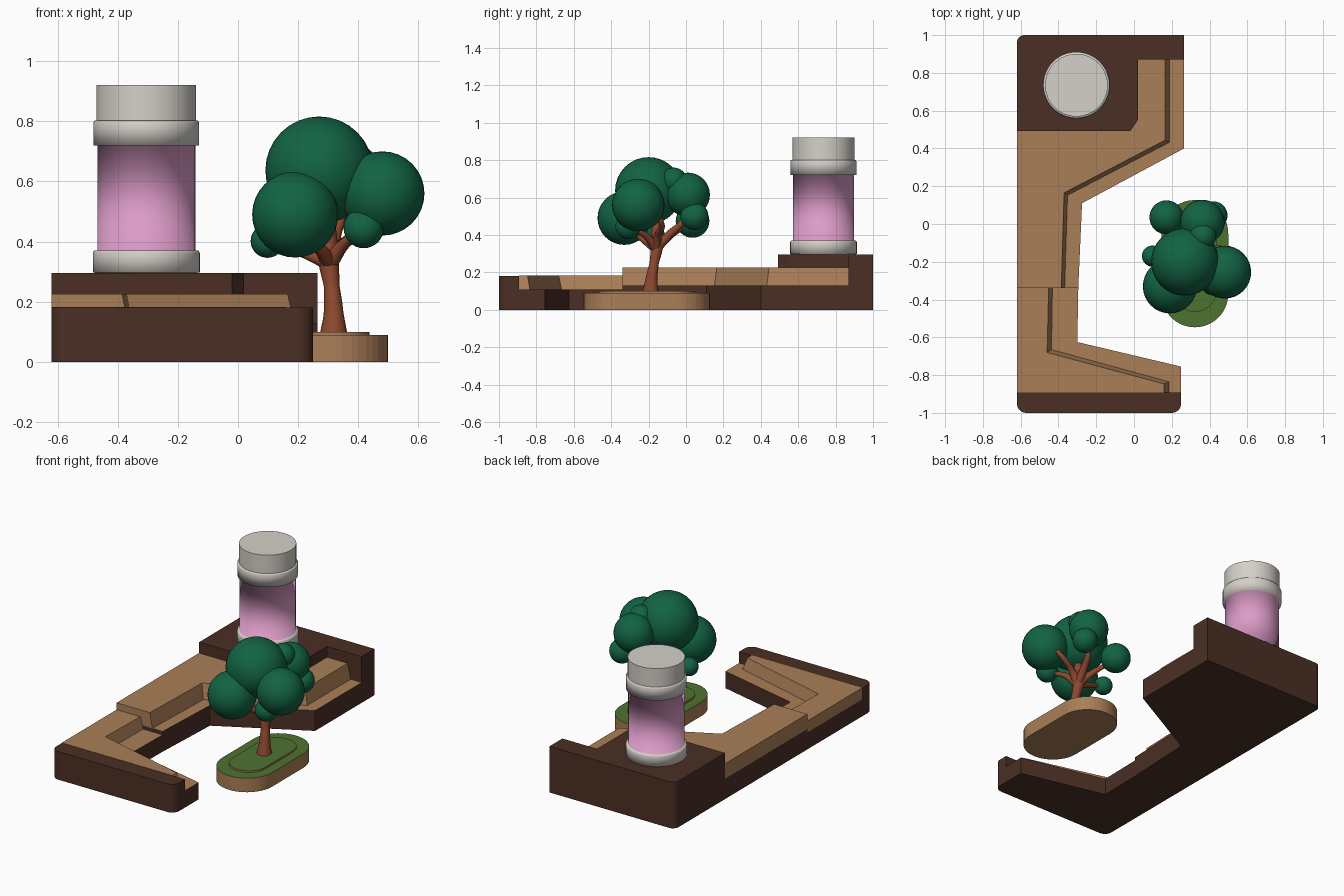
import bpy, bmesh, math
from mathutils import Vector

if "Cube" in bpy.data.objects:
    bpy.data.objects.remove(bpy.data.objects["Cube"])


def mat(name, r, g, b):
    m = bpy.data.materials.new(name)
    m.diffuse_color = (r, g, b, 1)
    m.use_nodes = True
    m.node_tree.nodes["Principled BSDF"].inputs["Base Color"].default_value = m.diffuse_color
    return m


DARK = mat("dark_soil", 0.07, 0.028, 0.018)
TAN = mat("tan_earth", 0.40, 0.21, 0.095)
GRASS = mat("grass", 0.075, 0.17, 0.03)
LEAF = mat("leaf", 0.006, 0.125, 0.057)
BARK = mat("bark", 0.27, 0.065, 0.028)
PINK = mat("pink_liquid", 0.72, 0.33, 0.58)
STONE = mat("pale_metal", 0.66, 0.63, 0.58)


def finish(name, bm, mats):
    bmesh.ops.recalc_face_normals(bm, faces=bm.faces)
    me = bpy.data.meshes.new(name)
    bm.to_mesh(me)
    bm.free()
    for m in mats:
        me.materials.append(m)
    ob = bpy.data.objects.new(name, me)
    bpy.context.collection.objects.link(ob)
    return ob


def arc(cx, cy, r, a0, a1, n=8):
    return [(cx + r * math.cos(math.radians(a0 + (a1 - a0) * i / n)),
             cy + r * math.sin(math.radians(a0 + (a1 - a0) * i / n))) for i in range(n + 1)]


def prism(name, low, z0, z1, side, top_mat, high=None):
    """Outline extruded from z0 to z1; 'high' gives a different top outline."""
    bm = bmesh.new()
    a = [bm.verts.new((x, y, z0)) for x, y in low]
    b = [bm.verts.new((x, y, z1)) for x, y in (high or low)]
    n = len(a)
    bm.faces.new(a[::-1])
    bm.faces.new(b).material_index = 1
    for i in range(n):
        j = (i + 1) % n
        bm.faces.new((a[i], a[j], b[j], b[i]))
    return finish(name, bm, [side, top_mat])


def lathe(name, profile, centre, mats, pick, n=48):
    """Revolved profile, smooth; 'pick' chooses a material from a face centre height."""
    bm = bmesh.new()
    rings = [[bm.verts.new((centre[0] + r * math.cos(2 * math.pi * i / n),
                            centre[1] + r * math.sin(2 * math.pi * i / n), z))
              for i in range(n)] for r, z in profile]
    for p, q in zip(rings, rings[1:]):
        for i in range(n):
            j = (i + 1) % n
            bm.faces.new((p[i], p[j], q[j], q[i]))
    bm.faces.new(rings[0][::-1])
    bm.faces.new(rings[-1])
    for f in bm.faces:
        f.smooth = True
        f.material_index = pick(f.calc_center_median().z)
    return finish(name, bm, mats)


# Front wall with rounded front corners
prism("front_wall", arc(-0.57, -0.95, 0.05, 180, 270) + arc(0.20, -0.95, 0.05, 270, 360)
      + [(0.25, -0.893), (-0.62, -0.893)], 0, 0.18, DARK, DARK)

# Lower level: dark base with an earth shelf, sloped terrace on top
prism("lower_base", [(-0.62, -0.893), (0.25, -0.893), (0.25, -0.755), (-0.30, -0.625),
                     (-0.295, -0.34), (-0.62, -0.34)], 0, 0.108, DARK, TAN)
prism("lower_terrace",
      [(-0.62, -0.893), (0.185, -0.893), (0.185, -0.835), (-0.437, -0.665), (-0.432, -0.34), (-0.62, -0.34)],
      0.108, 0.182, TAN, TAN,
      [(-0.62, -0.893), (0.160, -0.893), (0.160, -0.847), (-0.460, -0.680), (-0.452, -0.34), (-0.62, -0.34)])

# Upper level, wrapping around the back platform
around = [(0.02, 0.87), (0.02, 0.55), (-0.02, 0.492), (-0.62, 0.492), (-0.62, -0.34)]
prism("upper_base", [(-0.295, -0.34), (-0.275, 0.11), (0.265, 0.40), (0.265, 0.87)] + around,
      0, 0.13, DARK, TAN)
prism("upper_terrace", [(-0.367, -0.34), (-0.352, 0.152), (0.187, 0.432), (0.187, 0.87)] + around,
      0.13, 0.226, TAN, TAN,
      [(-0.385, -0.34), (-0.370, 0.165), (0.165, 0.444), (0.165, 0.87)] + around)

# Back platform and back wall in one L shape
prism("back_platform", [(-0.62, 0.492), (-0.02, 0.492), (0.02, 0.55), (0.02, 0.87), (0.265, 0.87), (0.265, 1.0)]
      + arc(-0.58, 0.96, 0.04, 90, 180), 0, 0.295, DARK, DARK)

# Tank: metal rings around a pink glass tube, shaded smooth as one piece
C = (-0.305, 0.735)
lathe("tank", [(0.165, 0.295), (0.178, 0.298), (0.178, 0.362), (0.174, 0.37), (0.163, 0.37),
               (0.163, 0.72), (0.176, 0.72), (0.176, 0.795), (0.172, 0.802)],
      C, [STONE, PINK], lambda z: 1 if 0.38 < z < 0.71 else 0)
cap = lathe("tank_cap", [(0.166, 0.80), (0.166, 0.92)], C, [STONE], lambda z: 0)
bpy.context.view_layer.objects.active = cap
cap.select_set(True)
bpy.ops.object.shade_smooth_by_angle()


# Island: rounded slab with a low raised lawn
def stadium(r, half):
    return arc(0.322, -0.21 + half, r, 0, 180, 20) + arc(0.322, -0.21 - half, r, 180, 360, 20)


prism("island", stadium(0.177, 0.16), 0, 0.09, TAN, GRASS)
prism("island_lawn", stadium(0.115, 0.14), 0.088, 0.10, TAN, GRASS)

# Tree trunk and branches: tapering tubes (x, y, z, radius)
cu = bpy.data.curves.new("tree_trunk", 'CURVE')
cu.dimensions = '3D'
cu.bevel_depth = 1
cu.bevel_resolution = 3
cu.resolution_u = 5
cu.use_fill_caps = True
fork = (0.305, -0.16, 0.33, 0.028)
for path in (
    [(0.318, -0.19, 0.09, 0.046), (0.318, -0.185, 0.16, 0.033), (0.312, -0.17, 0.25, 0.026),
     (0.30, -0.155, 0.35, 0.036), (0.30, -0.16, 0.44, 0.026), (0.28, -0.19, 0.56, 0.015)],
    [fork, (0.36, -0.15, 0.40, 0.02), (0.46, -0.13, 0.46, 0.015), (0.50, -0.18, 0.54, 0.01)],
    [fork, (0.27, -0.23, 0.38, 0.02), (0.22, -0.29, 0.43, 0.014)],
    [fork, (0.32, -0.08, 0.41, 0.022), (0.34, -0.02, 0.47, 0.016), (0.36, 0.0, 0.56, 0.01)],
    [fork, (0.25, -0.08, 0.40, 0.018), (0.19, 0.0, 0.45, 0.012)],
    [fork, (0.22, -0.16, 0.36, 0.016), (0.13, -0.17, 0.39, 0.01)],
    [fork, (0.36, -0.22, 0.40, 0.017), (0.41, -0.28, 0.42, 0.011)],
):
    sp = cu.splines.new('BEZIER')
    sp.bezier_points.add(len(path) - 1)
    for p, (x, y, z, r) in zip(sp.bezier_points, path):
        p.co = (x, y, z)
        p.radius = r
        p.handle_left_type = p.handle_right_type = 'AUTO'
cu.materials.append(BARK)
bpy.context.collection.objects.link(bpy.data.objects.new("tree_trunk", cu))

# Foliage balls (x, y, z, radius)
balls = [(0.270, -0.20, 0.637, 0.179), (0.480, -0.255, 0.56, 0.14), (0.190, -0.33, 0.49, 0.143),
         (0.418, -0.31, 0.445, 0.067), (0.098, -0.17, 0.402, 0.056), (0.362, 0.01, 0.615, 0.118),
         (0.365, -0.065, 0.69, 0.07), (0.172, 0.035, 0.475, 0.09), (0.42, 0.045, 0.50, 0.075)]
for i, (x, y, z, r) in enumerate(balls):
    bm = bmesh.new()
    bmesh.ops.create_uvsphere(bm, u_segments=32, v_segments=16, radius=r)
    bmesh.ops.translate(bm, vec=Vector((x, y, z)), verts=bm.verts)
    for f in bm.faces:
        f.smooth = True
    finish(f"foliage_{i + 1}", bm, [LEAF])
